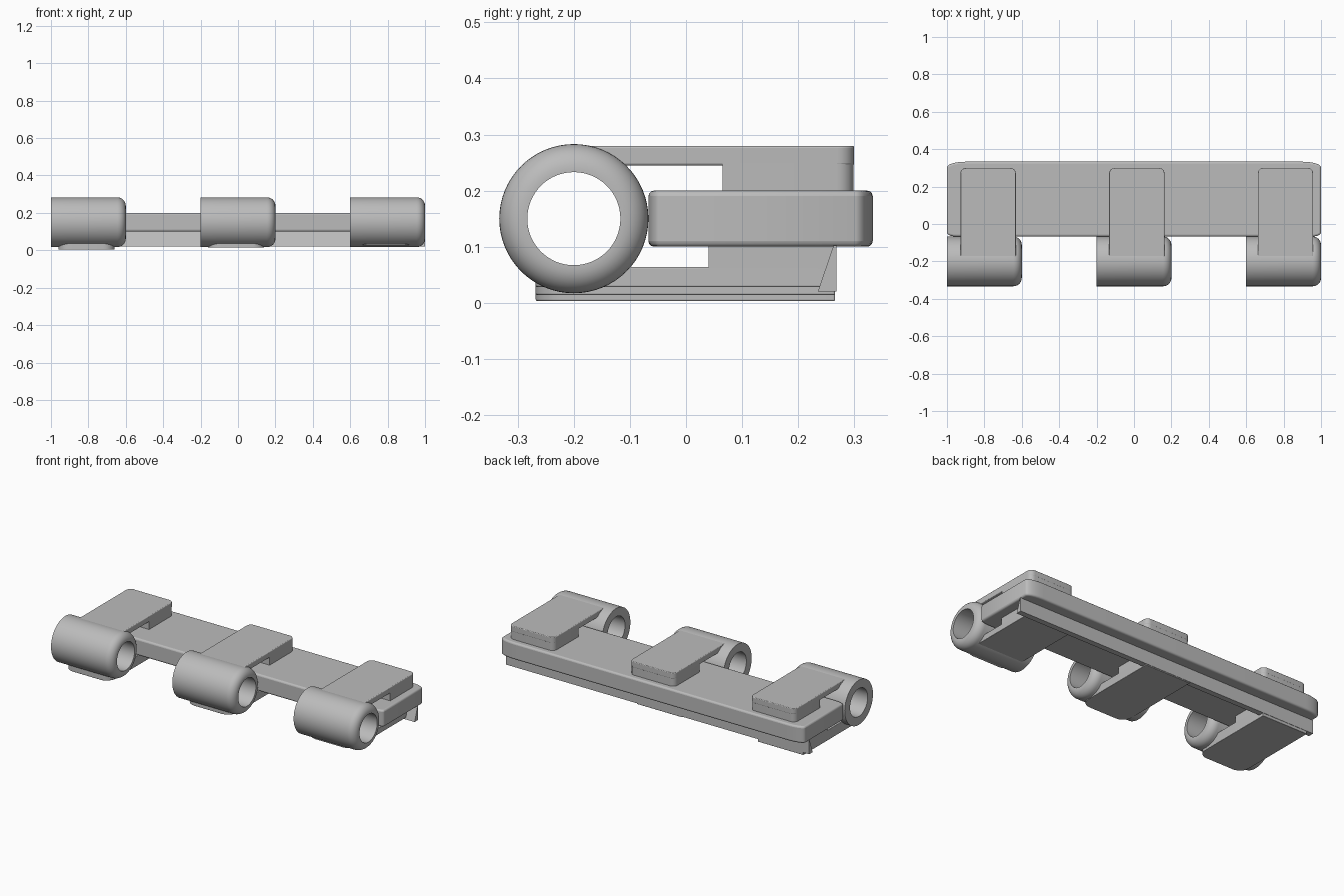
import bpy, bmesh, math

cube = bpy.data.objects.get("Cube")
if cube:
    bpy.data.objects.remove(cube, do_unlink=True)

grey = bpy.data.materials.new("plain_grey")
grey.use_nodes = True
COLOUR = (0.5, 0.5, 0.5, 1)
grey.diffuse_color = COLOUR
grey.node_tree.nodes["Principled BSDF"].inputs["Base Color"].default_value = COLOUR


def finish(name, bm, bevel=0.0):
    bmesh.ops.recalc_face_normals(bm, faces=bm.faces)
    mesh = bpy.data.meshes.new(name)
    bm.to_mesh(mesh)
    bm.free()
    mesh.materials.append(grey)
    obj = bpy.data.objects.new(name, mesh)
    bpy.context.collection.objects.link(obj)
    if bevel:
        mod = obj.modifiers.new("soft_edges", "BEVEL")
        mod.width = bevel
        mod.segments = 3
        mod.limit_method = "ANGLE"
        mod.angle_limit = math.radians(50)
    bpy.ops.object.select_all(action="DESELECT")
    obj.select_set(True)
    bpy.context.view_layer.objects.active = obj
    bpy.ops.object.shade_smooth_by_angle(angle=math.radians(35))
    return obj


def prism(bm, points, offset):
    face = bm.faces.new([bm.verts.new(p) for p in points])
    out = bmesh.ops.extrude_face_region(bm, geom=[face])
    verts = [g for g in out["geom"] if isinstance(g, bmesh.types.BMVert)]
    bmesh.ops.translate(bm, verts=verts, vec=offset)


def slab(name, x0, x1, y0, y1, z0, z1, front, back, bevel=0.0, steps=6):
    """Upright slab; front and back give the (x, y) radii of its corners."""
    corners = [(x1, y1, -1, -1, back), (x0, y1, 1, -1, back),
               (x0, y0, 1, 1, front), (x1, y0, -1, 1, front)]
    points = []
    for i, (x, y, sx, sy, (rx, ry)) in enumerate(corners):
        if rx == 0:
            points.append((x, y, z0))
            continue
        for k in range(steps + 1):
            a = math.pi / 2 * (i + k / steps)
            points.append((x + sx * rx + rx * math.cos(a),
                           y + sy * ry + ry * math.sin(a), z0))
    bm = bmesh.new()
    prism(bm, points, (0, 0, z1 - z0))
    return finish(name, bm, bevel)


def tube(name, x0, x1, y, z, outer, inner, fillet, sides=64):
    """Hollow barrel along x, rounded at its left end only."""
    profile = [(x0, inner), (x0, outer)]
    for k in range(9):
        a = math.pi / 2 * k / 8
        profile.append((x1 - fillet + fillet * math.sin(a),
                        outer - fillet + fillet * math.cos(a)))
    profile.append((x1, inner))
    bm = bmesh.new()
    rings = []
    for i in range(sides):
        a = math.tau * i / sides
        rings.append([bm.verts.new((x, y + r * math.cos(a), z + r * math.sin(a)))
                      for x, r in profile])
    n = len(profile)
    for i in range(sides):
        p, q = rings[i], rings[(i + 1) % sides]
        for j in range(n):
            k = (j + 1) % n
            bm.faces.new((p[j], p[k], q[k], q[j]))
    return finish(name, bm)


# Long rounded leaf
slab("main_bar", -1, 1, -0.067, 0.333, 0.1, 0.2, (0.05, 0.02), (0.1, 0.03), 0.01)

# Thin sloping lip under the back of the leaf
bm = bmesh.new()
prism(bm, [(-1, y, z) for y, z in
           ((0.235, 0.02), (0.268, 0.02), (0.268, 0.102), (0.263, 0.102))], (2, 0, 0))
finish("back_lip", bm)

# Three barrels, each with a clasp above and below the leaf
SOFT, NONE = (0.03, 0.03), (0, 0)
for side, x, drop, top_x in (("right", -0.8, 0.003, -0.78),
                             ("middle", 0, 0.014, 0.015),
                             ("left", 0.8, 0.028, 0.81)):
    tube(side + "_barrel", x - 0.2, x + 0.2, -0.2, 0.15, 0.133, 0.083, 0.045)
    a, b = top_x - 0.148, top_x + 0.148
    slab(side + "_top_plate", a, b, -0.2, 0.3, 0.245, 0.28, NONE, SOFT, 0.004)
    slab(side + "_top_block", a, b, 0.065, 0.299, 0.198, 0.26, NONE, SOFT)
    a, b = x - 0.16, x + 0.14
    slab(side + "_bottom_plate", a, b, -0.268, 0.266, drop, 0.064, (0.06, 0.06), NONE, 0.003)
    slab(side + "_bottom_block", a, b, 0.04, 0.262, 0.05, 0.102, NONE, NONE)
